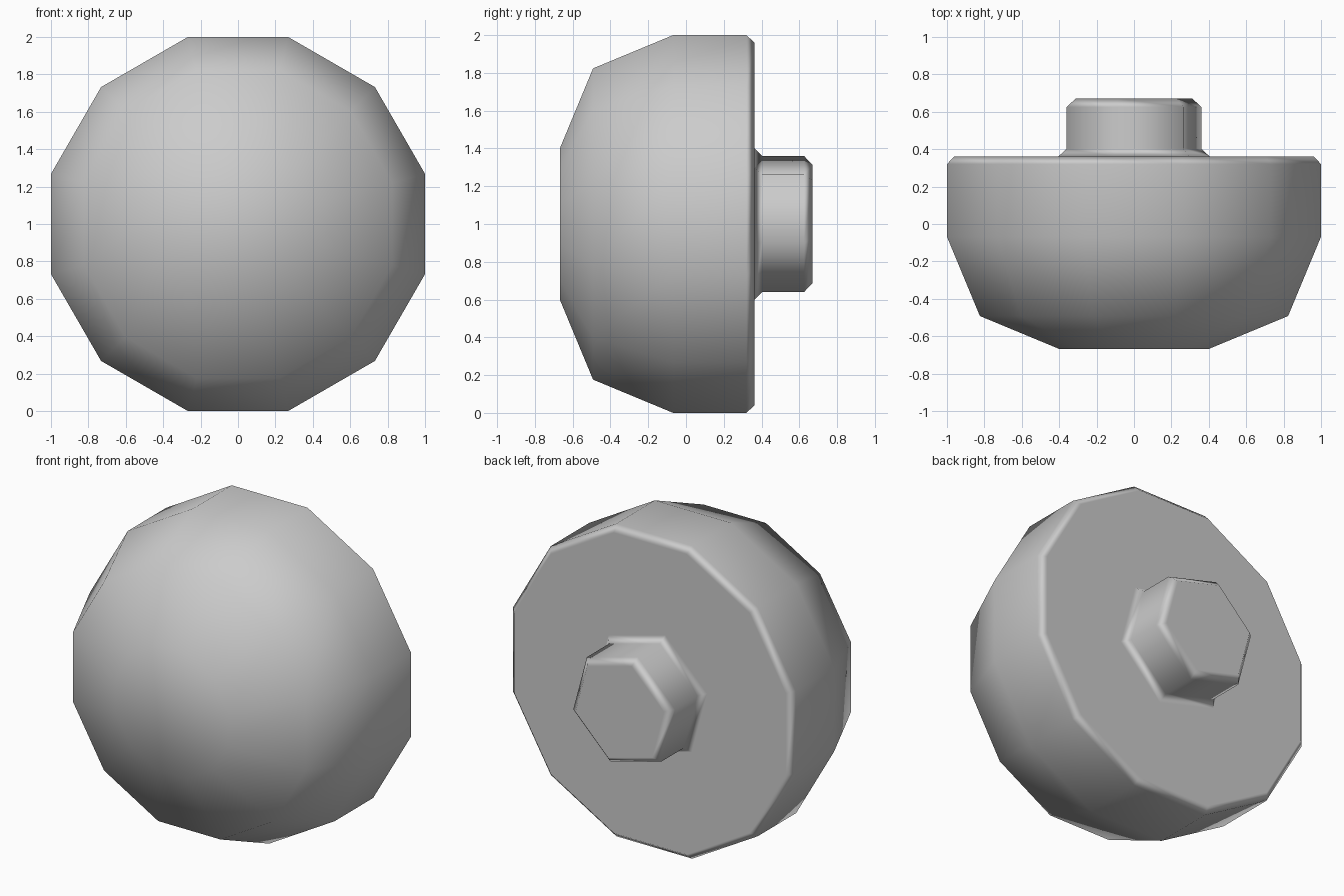
import bpy, bmesh
from math import cos, sin, radians, sqrt

if "Cube" in bpy.data.objects:
    bpy.data.objects.remove(bpy.data.objects["Cube"])

D = sqrt(0.5)


def turned(name, sides, start, profile, cap_first=True):
    """Sweep (half_width, y, normal_out, normal_y) rings round the y axis at z = 1."""
    bm = bmesh.new()
    rings, normals = [], []
    for r, y, n_out, n_y in profile:
        radius = r / cos(radians(15))      # half width is measured at the 15 degree corners
        ring = []
        for i in range(sides):
            a = radians(start) + radians(360) * i / sides
            ring.append(bm.verts.new((radius * cos(a), y, 1 + radius * sin(a))))
            normals.append((n_out * cos(a), n_y, n_out * sin(a)))
        rings.append(ring)
    for lo, hi in zip(rings, rings[1:]):
        for i in range(sides):
            j = (i + 1) % sides
            bm.faces.new((lo[i], hi[i], hi[j], lo[j]))
    if cap_first:
        bm.faces.new(rings[0])
    bm.faces.new(rings[-1][::-1])
    for f in bm.faces:
        f.smooth = True
    me = bpy.data.meshes.new(name)
    bm.to_mesh(me)
    bm.free()
    # Soft shading that keeps the flat back faces flat
    me.normals_split_custom_set_from_vertices(normals)
    ob = bpy.data.objects.new(name, me)
    bpy.context.collection.objects.link(ob)
    return ob


# Twelve-sided head: rounded front, small chamfer at the back
turned("knob_head", 12, 15, [
    (0.40, -0.668, 0.38, -0.92),
    (0.824, -0.492, D, -D),
    (1.00, -0.068, 0.98, -0.2),
    (1.00, 0.32, 1, 0),
    (0.96, 0.362, 0, 1),
])

# Six-sided peg: flared collar at the base, chamfered tip
turned("knob_peg", 6, 45, [
    (0.403, 0.362, 0, 1),
    (0.36, 0.403, 1, 0),
    (0.36, 0.625, 1, 0),
    (0.313, 0.67, 0, 1),
], cap_first=False)
